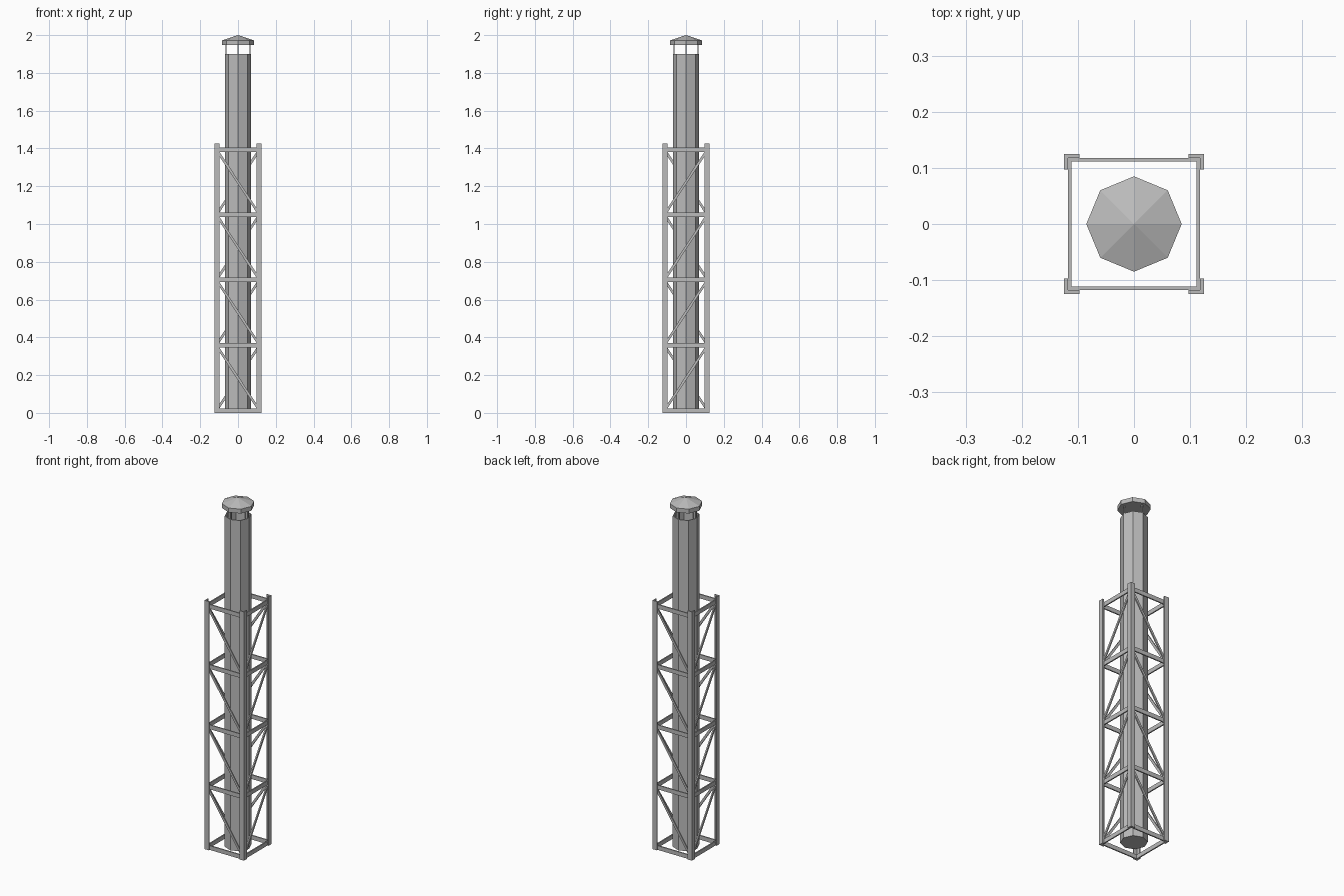
import bpy, bmesh
from math import pi, cos, sin, radians
from mathutils import Vector, Matrix

cube = bpy.data.objects.get("Cube")
if cube:
    bpy.data.objects.remove(cube)

# Single galvanised steel colour
steel = bpy.data.materials.new("steel_grey")
steel.use_nodes = True
grey = (0.5, 0.5, 0.5, 1)
steel.diffuse_color = grey
steel.node_tree.nodes["Principled BSDF"].inputs["Base Color"].default_value = grey


def finish(name, bm):
    bmesh.ops.recalc_face_normals(bm, faces=bm.faces)
    mesh = bpy.data.meshes.new(name)
    bm.to_mesh(mesh)
    bm.free()
    mesh.materials.append(steel)
    obj = bpy.data.objects.new(name, mesh)
    bpy.context.collection.objects.link(obj)
    return obj


def extrude_outline(name, outline, z0, z1):
    bm = bmesh.new()
    face = bm.faces.new([bm.verts.new((x, y, z0)) for x, y in outline])
    top = bmesh.ops.extrude_face_region(bm, geom=[face])["geom"]
    verts = [v for v in top if isinstance(v, bmesh.types.BMVert)]
    bmesh.ops.translate(bm, verts=verts, vec=(0, 0, z1 - z0))
    if not any(len(f.verts) == len(outline) and f.calc_center_median().z < z0 + 1e-5 for f in bm.faces):
        bm.faces.new([v for v in bm.verts if v not in verts])
    return finish(name, bm)


def bar(name, a, b, thick, wide):
    """Flat bar in an x-z plane from a to b; thick runs along y."""
    a, b = Vector(a), Vector(b)
    d = b - a
    side = Vector((0, 1, 0))
    up = d.normalized().cross(side)
    rot = Matrix((d.normalized(), side, up)).transposed().to_4x4()
    bm = bmesh.new()
    bmesh.ops.create_cube(bm, size=1)
    size = Matrix.Diagonal((d.length, thick, wide, 1))
    bm.transform(Matrix.Translation((a + b) / 2) @ rot @ size)
    return finish(name, bm)


def revolve(name, profile, sides=8):
    """Faceted solid of (radius, height) points with corners on the axes."""
    bm = bmesh.new()
    rings = []
    for r, z in profile:
        count = sides if r > 0 else 1
        rings.append([bm.verts.new((r * cos(2 * pi * i / sides), r * sin(2 * pi * i / sides), z))
                      for i in range(count)])
    for lo, hi in zip(rings, rings[1:]):
        for i in range(sides):
            j = (i + 1) % sides
            quad = [lo[i % len(lo)], lo[j % len(lo)], hi[j % len(hi)], hi[i % len(hi)]]
            bm.faces.new(list(dict.fromkeys(quad)))
    return finish(name, bm)


HALF, ARM, WALL = 0.125, 0.028, 0.007
POST_TOP, RAIL, STEP = 1.425, 0.024, 0.345
rail_y = HALF - 1.5 * WALL
inner = HALF - WALL

# Angle-section corner posts
for sx, sy, label in ((-1, -1, "front_right"), (1, -1, "front_left"),
                      (1, 1, "back_left"), (-1, 1, "back_right")):
    angle = [(HALF, HALF), (HALF - ARM, HALF), (HALF - ARM, inner),
             (inner, inner), (inner, HALF - ARM), (HALF, HALF - ARM)]
    extrude_outline(label + "_post", [(x * sx, y * sy) for x, y in angle], 0, POST_TOP)

# Four lattice sides; diagonals meet in pairs at opposite corners
for turn, lean, label in ((0, 1, "front"), (90, -1, "left"), (180, 1, "back"), (270, -1, "right")):
    spin = Matrix.Rotation(radians(turn), 4, "Z")
    for level in range(5):
        z = 0.002 + level * STEP + RAIL / 2 - (0.002 if level == 0 else 0)
        rail = bar(f"{label}_rail_{level}", (-inner, -rail_y, z), (inner, -rail_y, z), WALL, RAIL)
        rail.data.transform(spin)
        if level < 4:
            low, high = z + RAIL / 2 + 0.003, z + STEP - RAIL / 2 - 0.003
            brace = bar(f"{label}_brace_{level}", (-0.104 * lean, -rail_y, high),
                        (0.104 * lean, -rail_y, low), WALL, 0.013)
            brace.data.transform(spin)

# Hollow octagonal flue with a closed foot
revolve("flue", [(0, 0.005), (0.07, 0.005), (0.07, 1.9), (0.065, 1.9), (0.065, 1.7), (0, 1.7)])

# Rain cap on four thin stays
revolve("rain_cap", [(0, 1.947), (0.085, 1.947), (0.085, 1.972), (0, 2.0)])
for i in range(4):
    stay = bar(f"cap_stay_{i}", (0.0635, 0, 1.85), (0.0635, 0, 1.95), 0.006, 0.006)
    stay.data.transform(Matrix.Rotation(i * pi / 2, 4, "Z"))
